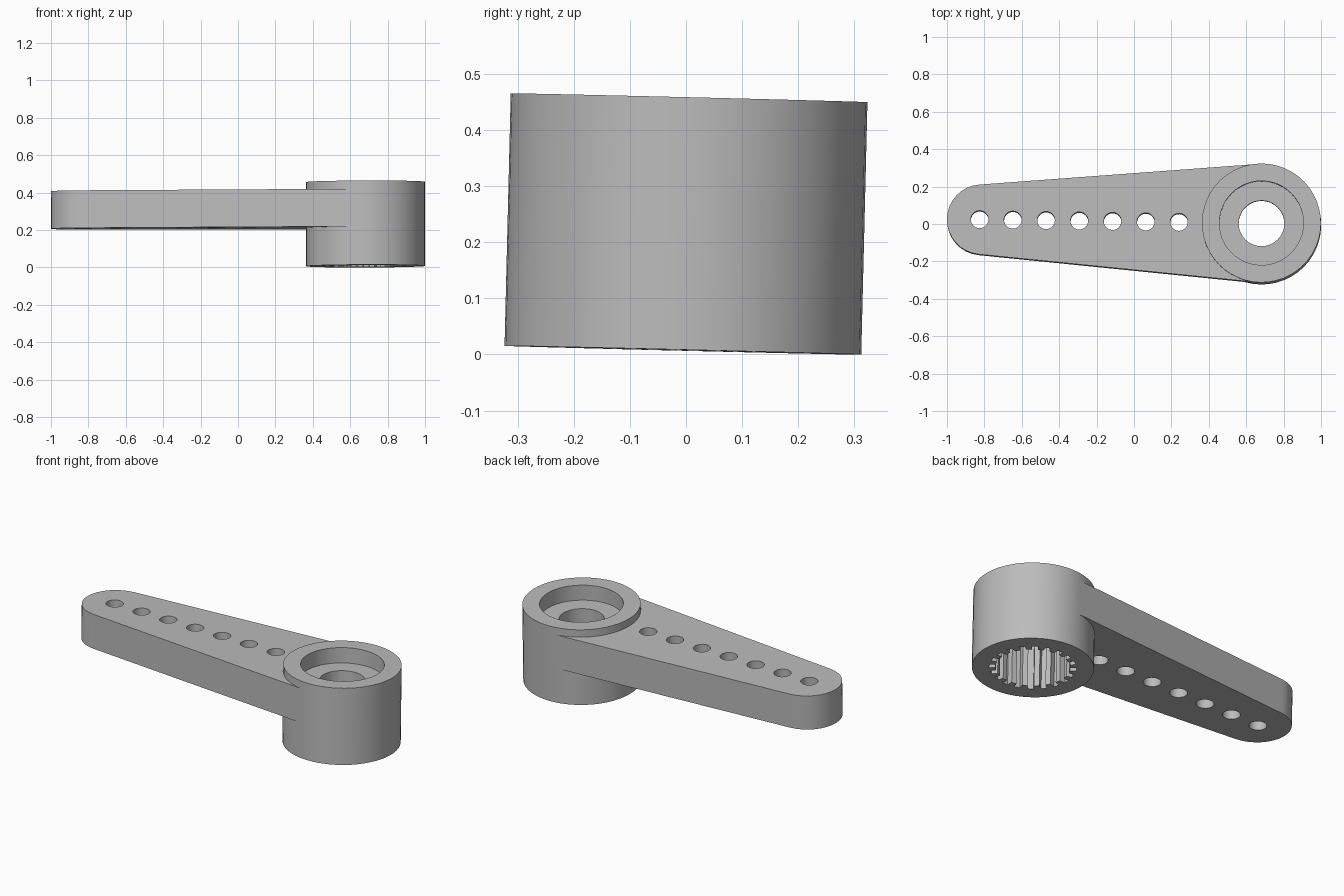
import bpy, bmesh
from math import sin, cos, pi, asin, radians
from mathutils import Euler

default = bpy.data.objects.get("Cube")
if default:
    bpy.data.objects.remove(default, do_unlink=True)

grey = bpy.data.materials.new("plain grey")
grey.use_nodes = True
colour = (0.5, 0.5, 0.5, 1)
grey.diffuse_color = colour
grey.node_tree.nodes["Principled BSDF"].inputs["Base Color"].default_value = colour

HUB_R, HALF_H = 0.318, 0.225
TIP_X, TIP_R = -1.495, 0.187


def prism(name, points, low, high):
    """Extrude a flat outline from low to high."""
    bm = bmesh.new()
    base = bm.faces.new([bm.verts.new((x, y, low)) for x, y in points])
    top = bmesh.ops.extrude_face_region(bm, geom=[base])["geom"]
    moved = [v for v in top if isinstance(v, bmesh.types.BMVert)]
    bmesh.ops.translate(bm, verts=moved, vec=(0, 0, high - low))
    bmesh.ops.recalc_face_normals(bm, faces=bm.faces)
    mesh = bpy.data.meshes.new(name)
    bm.to_mesh(mesh)
    bm.free()
    mesh.materials.append(grey)
    obj = bpy.data.objects.new(name, mesh)
    bpy.context.collection.objects.link(obj)
    return obj


def arc(radius, start, end, steps, cx=0):
    return [(cx + radius * cos(a), radius * sin(a))
            for a in (start + (end - start) * i / steps for i in range(steps + 1))]


def disc(radius, sides, cx=0):
    return arc(radius, 0, 2 * pi, sides, cx)[:-1]


def combine(target, other, operation):
    """Apply a boolean and discard the helper."""
    other.hide_render = True
    mod = target.modifiers.new(operation, 'BOOLEAN')
    mod.operation, mod.solver, mod.object = operation, 'EXACT', other
    bpy.ops.object.select_all(action='DESELECT')
    target.select_set(True)
    bpy.context.view_layer.objects.active = target
    bpy.ops.object.modifier_apply(modifier=mod.name)
    bpy.data.objects.remove(other, do_unlink=True)


# Hub with the tapered arm running tangent to it
horn = prism("servo_arm", disc(HUB_R, 48), -HALF_H, HALF_H)
lean = asin((HUB_R - TIP_R) / -TIP_X)
tip = arc(TIP_R, pi / 2 + lean, 3 * pi / 2 - lean, 16, TIP_X)
root_x, root_y = -HUB_R * sin(lean), HUB_R * cos(lean) - 0.001
arm = prism("arm", tip + [(root_x, -root_y), (root_x, root_y)], -0.02, 0.181)
combine(horn, arm, 'UNION')

# Row of linkage holes
for i in range(7):
    hole = prism("linkage_hole", disc(0.047, 24, -0.441 - 0.1777 * i), -0.3, 0.3)
    combine(horn, hole, 'DIFFERENCE')

# Screw recess and through hole
combine(horn, prism("screw_recess", disc(0.225, 48), 0.135, 0.3), 'DIFFERENCE')
combine(horn, prism("screw_hole", disc(0.122, 32), -0.3, 0.3), 'DIFFERENCE')

# Splined socket underneath
TEETH = 20
spline = []
for i in range(TEETH):
    for radius, offset in ((0.195, -0.27), (0.228, -0.22), (0.228, 0.22), (0.195, 0.27)):
        a = 2 * pi * (i + offset) / TEETH
        spline.append((radius * cos(a), radius * sin(a)))
combine(horn, prism("spline_socket", spline, -0.3, 0.05), 'DIFFERENCE')

# Smooth the round walls and set the slight overall tilt
bpy.ops.object.shade_smooth_by_angle(angle=radians(25))
horn.rotation_euler = Euler((-0.0245, -0.0035, -0.0133))
horn.location = (0.682, 0, 0.2325)
